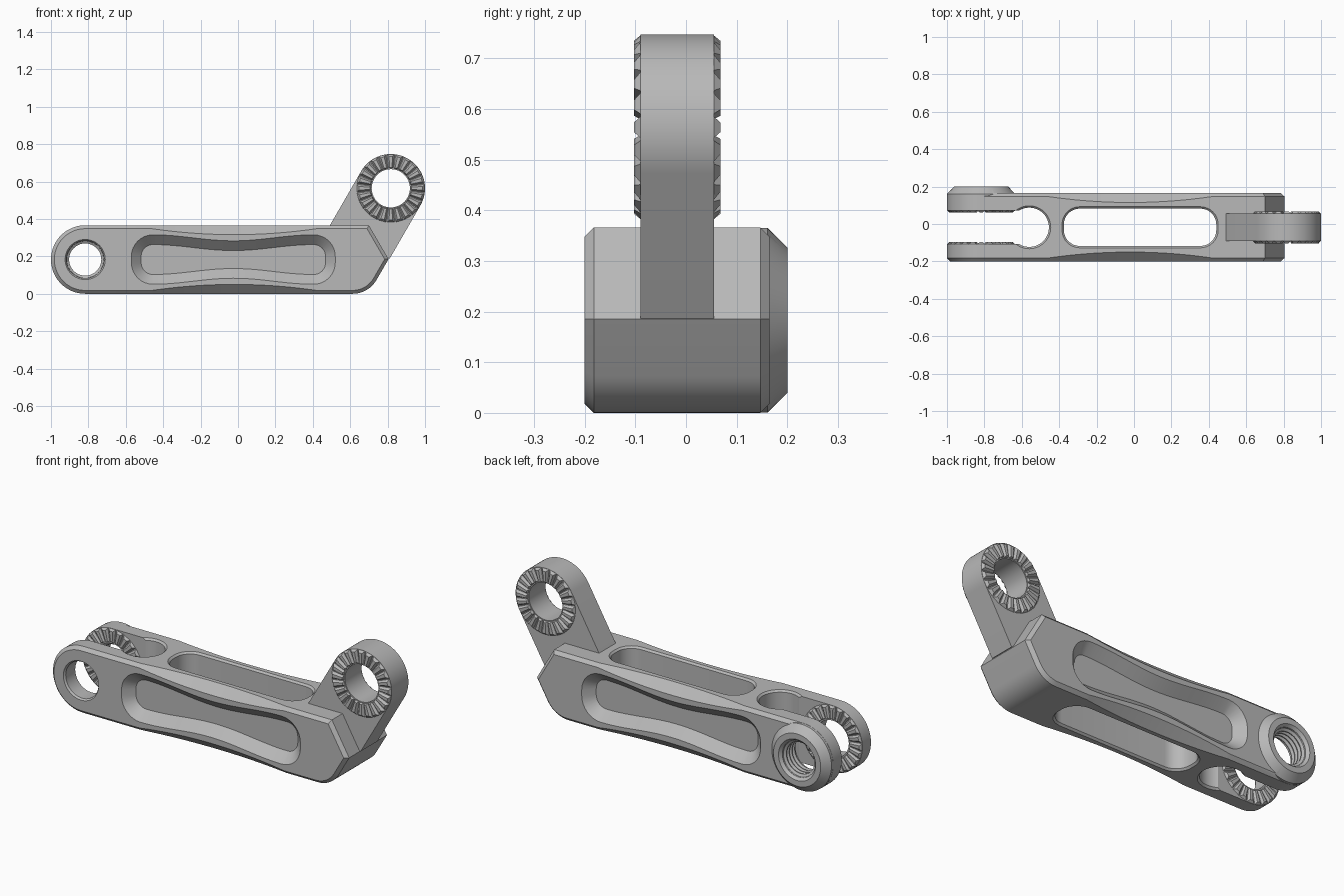
import bpy, bmesh
from math import sin, cos, pi, radians
from mathutils import Vector

cube = bpy.data.objects.get("Cube")
if cube:
    bpy.data.objects.remove(cube, do_unlink=True)

grey = bpy.data.materials.new("machined grey")
grey.use_nodes = True
grey.diffuse_color = (0.48, 0.48, 0.48, 1)
grey.node_tree.nodes["Principled BSDF"].inputs["Base Color"].default_value = grey.diffuse_color

FRONT, BACK, MID = -0.2, 0.165, -0.0175     # body faces and mid plane in y
HEIGHT, R = 0.366, 0.183                    # body height and end radius
PIVOT = (-0.817, R)                         # fork pivot (x, z)
RING = (0.817, 0.564)                       # arm pivot (x, z)


def finish(bm, name):
    bmesh.ops.recalc_face_normals(bm, faces=bm.faces)
    mesh = bpy.data.meshes.new(name)
    bm.to_mesh(mesh)
    bm.free()
    mesh.materials.append(grey)
    obj = bpy.data.objects.new(name, mesh)
    bpy.context.collection.objects.link(obj)
    return obj


def loft(name, rings, cyclic=False):
    """Skin a list of equal-length point rings, capped or closed on itself."""
    bm = bmesh.new()
    rows = [[bm.verts.new(p) for p in ring] for ring in rings]
    n = len(rows[0])
    pairs = list(zip(rows, rows[1:]))
    if cyclic:
        pairs.append((rows[-1], rows[0]))
    else:
        bm.faces.new(rows[0])
        bm.faces.new(rows[-1])
    for a, b in pairs:
        for i in range(n):
            j = (i + 1) % n
            bm.faces.new((a[i], a[j], b[j], b[i]))
    return finish(bm, name)


def arc(cx, cz, r, a0, a1, steps):
    angles = [radians(a0 + (a1 - a0) * i / steps) for i in range(steps + 1)]
    return [(cx + r * cos(a), cz + r * sin(a)) for a in angles]


def at_y(points, y):
    return [Vector((u, y, v)) for u, v in points]


def at_z(points, z):
    return [Vector((u, v, z)) for u, v in points]


def turned(name, centre, profile, cyclic=False):
    """Round part about a y axis from (y, radius) pairs."""
    return loft(name, [at_y(arc(*centre, r, 0, 360, 64)[:-1], y) for y, r in profile], cyclic)


def boolean(target, tools, operation):
    for tool in tools:
        mod = target.modifiers.new("cut", 'BOOLEAN')
        mod.operation, mod.solver, mod.object = operation, 'EXACT', tool
    graph = bpy.context.evaluated_depsgraph_get()
    graph.update()
    mesh = bpy.data.meshes.new_from_object(target.evaluated_get(graph))
    target.modifiers.clear()
    target.data = mesh
    for tool in tools:
        bpy.data.objects.remove(tool, do_unlink=True)


def rounded_rect(x0, x1, y0, y1, r):
    return (arc(x1 - r, y1 - r, r, 0, 90, 8) + arc(x0 + r, y1 - r, r, 90, 180, 8)
            + arc(x0 + r, y0 + r, r, 180, 270, 8) + arc(x1 - r, y0 + r, r, 270, 360, 8))


def bone(d):
    """Waisted pocket outline, shrunk by d."""
    length, half, r = 0.545, 0.132, 0.115
    cx, cz, run = -0.025, R, length - r
    waist = []
    for i in range(1, 24):
        x = run * (1 - i / 12)
        waist.append((x, half - d - 0.032 * cos(pi * x / run / 2) ** 2))
    r2, top = r - d, half - r
    pts = arc(run, top, r2, 0, 90, 8) + waist + arc(-run, top, r2, 90, 180, 8)
    pts += [(-x, -z) for x, z in pts]
    return [(cx + x, cz + z) for x, z in pts]


# Main body with a rounded fork end and a pointed far end
outline = arc(*PIVOT, R, 90, 270, 40)
outline += arc(0.613, 0.147, 0.147, 270, 330, 10)
outline += [(0.805, 0.185), (0.7, HEIGHT)]
body = loft("body", [at_y(outline, FRONT), at_y(outline, BACK)])
bm = bmesh.new()
bm.from_mesh(body.data)
rim = [e for e in bm.edges if abs(e.verts[0].co.y - e.verts[1].co.y) < 0.001]
bmesh.ops.bevel(bm, geom=rim, offset=0.018, segments=1, affect='EDGES')
bm.to_mesh(body.data)
bm.free()

# Collar on the back of the fork
collar = turned("collar", PIVOT, [(0.12, 0.1825), (0.161, 0.1825), (0.2, 0.144)])
boolean(body, [collar], 'UNION')

cutters = []
# Widening scoops along the four long edges
for face, dy in ((FRONT, 1), (BACK, -1)):
    for edge, dz in ((0, 1), (HEIGHT, -1)):
        sections = []
        e = 0.02
        for i in range(29):
            t = i / 14 - 1
            c = 0.015 + 0.035 * (1 - t * t)
            x = -0.02 + 0.46 * t
            sections.append([Vector((x, face + dy * (c + e), edge - dz * e)),
                             Vector((x, face - dy * e, edge + dz * (c + e))),
                             Vector((x, face - dy * e, edge - dz * e))])
        cutters.append(loft("scoop_cutter", sections))

# Sloped pockets on both sides
for face, dy in ((FRONT, 1), (BACK, -1)):
    cutters.append(loft("pocket_cutter", [at_y(bone(-0.02), face - dy * 0.02),
                                          at_y(bone(0.052), face + dy * 0.052)]))

# Upright openings with chamfered rims
flare = [(-0.02, 0.03), (0.01, 0), (HEIGHT - 0.01, 0), (HEIGHT + 0.02, 0.03)]
cutters.append(loft("slot_cutter", [
    at_z(rounded_rect(-0.375 - g, 0.44 + g, MID - 0.1 - g, MID + 0.1 + g, 0.085 + g), z)
    for z, g in flare]))
cutters.append(loft("relief_cutter", [
    at_z(arc(-0.56, MID, 0.105 + g, 0, 360, 48)[:-1], z) for z, g in flare]))

# Fork gap and pivot bore
GAP = 0.09
gap = [(-1.1, MID - GAP), (-0.56, MID - GAP), (-0.56, MID + GAP), (-1.1, MID + GAP)]
cutters.append(loft("gap_cutter", [at_z(gap, -0.1), at_z(gap, 0.5)]))
cutters.append(turned("bore_cutter", PIVOT, [(-0.22, 0.122), (-0.19, 0.1), (0.185, 0.1), (0.22, 0.13)]))
boolean(body, cutters, 'DIFFERENCE')

# Thread inside the collar
profile = [(0.082, 0.106), (0.082, 0.0995)]
for i in range(4):
    y = 0.086 + i * 0.024
    profile += [(y, 0.0985), (y + 0.008, 0.086), (y + 0.012, 0.086), (y + 0.02, 0.0985)]
profile += [(0.182, 0.0995), (0.182, 0.106)]
turned("thread", PIVOT, profile, cyclic=True)

# Leaning arm ending in a bored ring
cx, cz = RING
lean = Vector((cos(pi / 3), sin(pi / 3)))
arm_outline = arc(cx, cz, R, -30, 150, 40)
for end, drop in ((-1, 0.35), (0, 0.33)):
    px, pz = arm_outline[-1] if end else arm_outline[0]
    arm_outline.append((px - lean.x * drop, pz - lean.y * drop))
ARM = 0.0725
arm = loft("arm", [at_y(arm_outline, MID - ARM), at_y(arm_outline, MID + ARM)])
boolean(arm, [turned("ring_cutter", RING, [(-0.3, 0.102), (0.3, 0.102)])], 'DIFFERENCE')


def rosette(name, centre, y, direction, height):
    """Ring of 24 tapered radial teeth standing on a face."""
    bm = bmesh.new()
    for k in range(24):
        mid = 2 * pi * k / 24
        rings = []
        for depth, r0, r1, half in ((-0.004, 0.108, 0.1825, 6.6), (0, 0.108, 0.1825, 6.6),
                                    (height, 0.112, 0.171, 3.2)):
            h = radians(half)
            rings.append([bm.verts.new((centre[0] + r * cos(mid + a), y + direction * depth,
                                        centre[1] + r * sin(mid + a)))
                          for r, a in ((r0, -h), (r1, -h), (r1, h), (r0, h))])
        bm.faces.new(rings[0])
        bm.faces.new(rings[-1])
        for a, b in zip(rings, rings[1:]):
            for i in range(4):
                j = (i + 1) % 4
                bm.faces.new((a[i], a[j], b[j], b[i]))
    return finish(bm, name)


# Locking teeth on the arm ring and inside the fork
for label, s in (("front", -1), ("back", 1)):
    rosette("arm_teeth_" + label, RING, MID + s * ARM, s, 0.013)
    rosette("fork_teeth_" + label, PIVOT, MID + s * GAP, -s, 0.01)

for obj in bpy.context.collection.objects:
    if obj.type == 'MESH' and obj.data.materials and obj.data.materials[0] == grey:
        obj.data.shade_smooth()
        obj.data.set_sharp_from_angle(angle=radians(25))
